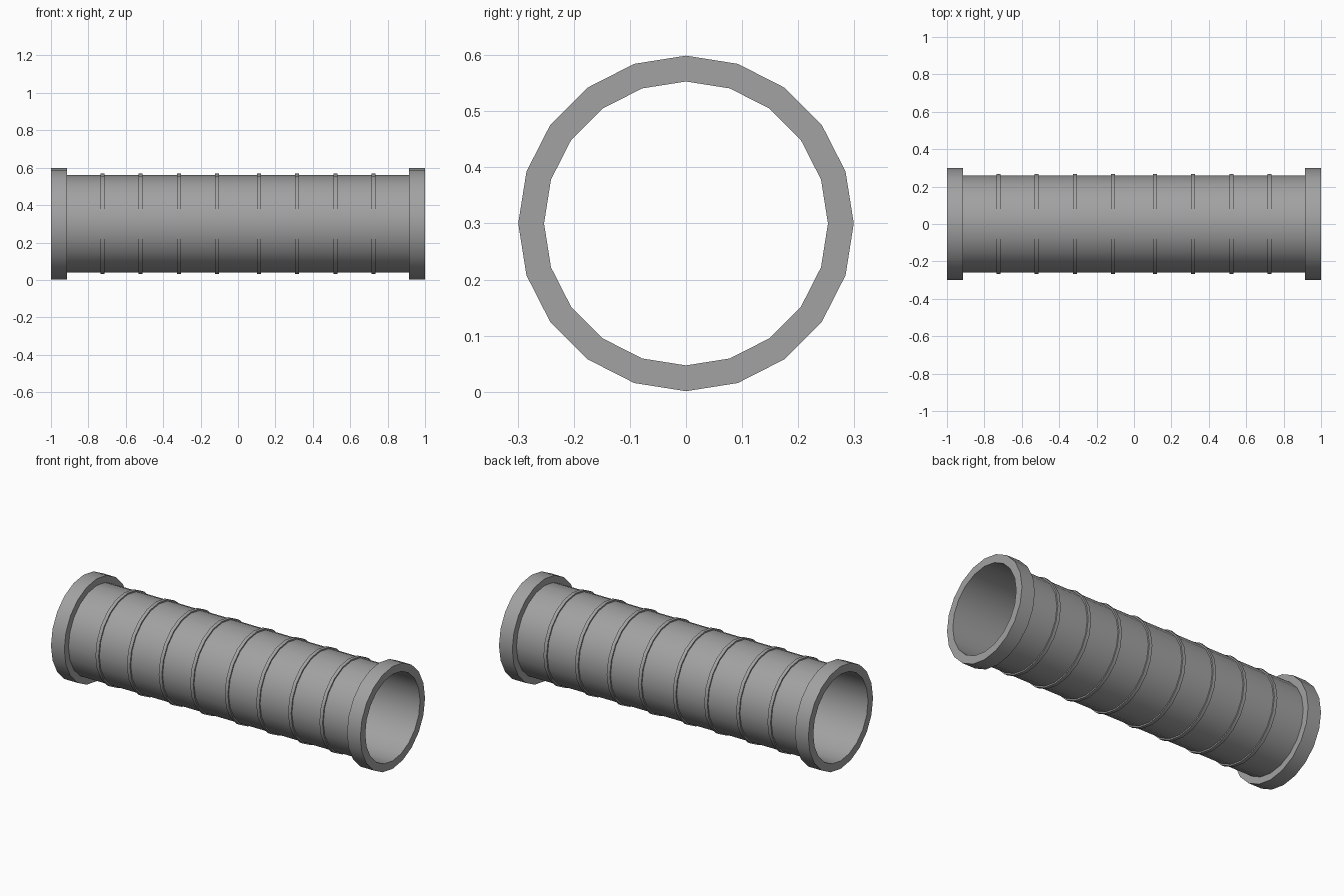
import bpy
import bmesh
from math import cos, sin, tau, radians

old = bpy.data.objects.get("Cube")
if old:
    bpy.data.objects.remove(old, do_unlink=True)

SIDES = 20
AXIS_Z = 0.3
INNER = 0.253

grey = bpy.data.materials.new("plain_grey")
grey.use_nodes = True
colour = (0.36, 0.36, 0.36, 1)
grey.diffuse_color = colour
grey.node_tree.nodes["Principled BSDF"].inputs["Base Color"].default_value = colour


def tube(name, x0, x1, inner, outer):
    """Hollow ring along x with a rectangular wall section."""
    bm = bmesh.new()
    section = [(x0, inner), (x0, outer), (x1, outer), (x1, inner)]
    loops = []
    for i in range(SIDES):
        a = tau * i / SIDES
        loops.append([bm.verts.new((x, r * sin(a), AXIS_Z + r * cos(a))) for x, r in section])
    for i in range(SIDES):
        a, b = loops[i], loops[(i + 1) % SIDES]
        for j in range(4):
            k = (j + 1) % 4
            bm.faces.new((a[j], a[k], b[k], b[j]))
    bmesh.ops.recalc_face_normals(bm, faces=bm.faces)
    mesh = bpy.data.meshes.new(name)
    bm.to_mesh(mesh)
    bm.free()
    mesh.materials.append(grey)
    obj = bpy.data.objects.new(name, mesh)
    bpy.context.collection.objects.link(obj)
    bpy.ops.object.select_all(action="DESELECT")
    obj.select_set(True)
    bpy.context.view_layer.objects.active = obj
    bpy.ops.object.shade_smooth_by_angle(angle=radians(30))


# Main pipe, between the end collars
tube("pipe_body", -0.914, 0.914, INNER, 0.26)

# End collars and thin ribs, mirrored about the middle
for side, s in (("left", 1), ("right", -1)):
    tube(side + "_collar", s * 0.914, s * 1.0, INNER, 0.299)
    for n, x in enumerate((0.112, 0.315, 0.521, 0.724)):
        tube(f"{side}_rib_{n + 1}", s * x - 0.01, s * x + 0.01, 0.257, 0.268)
